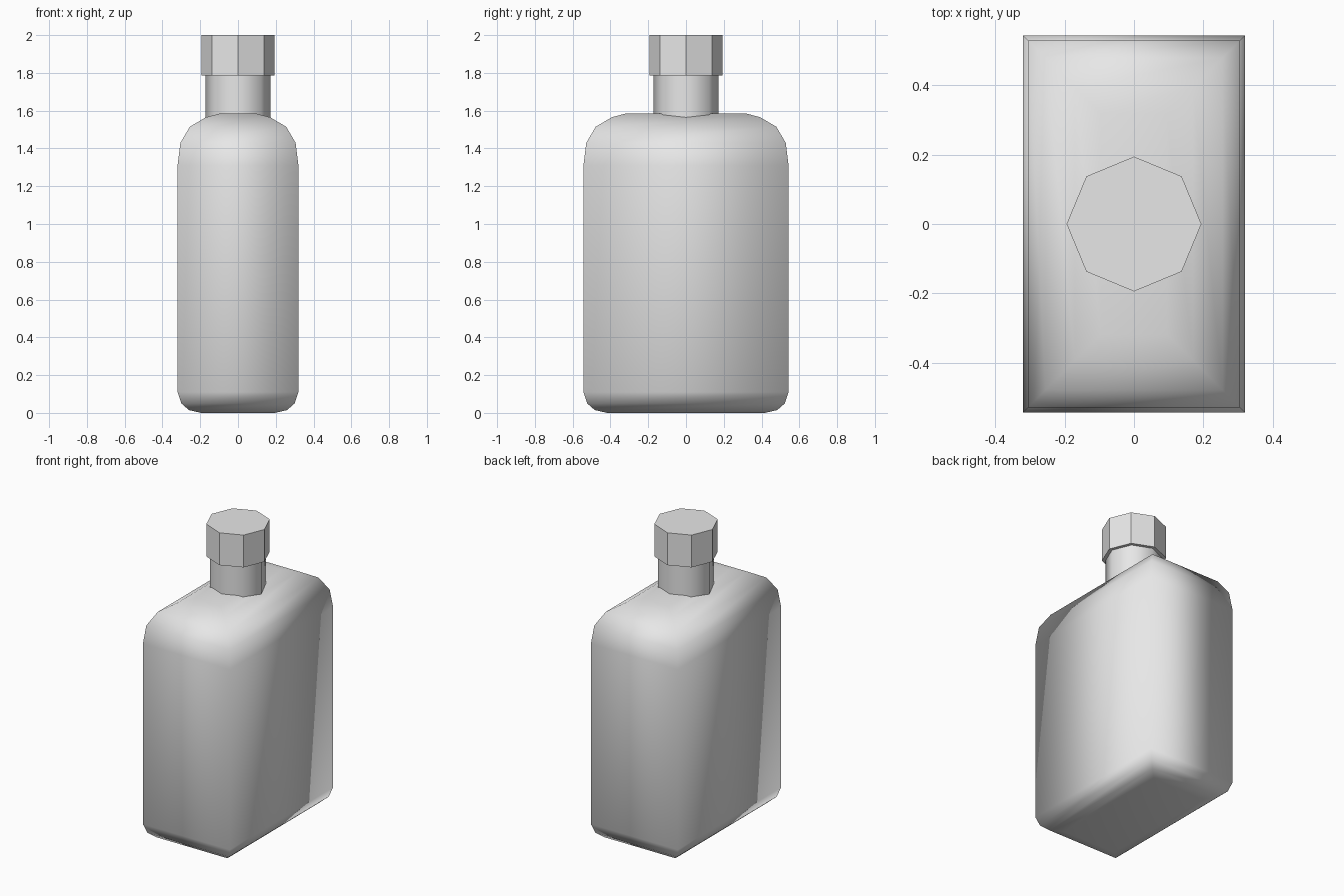
import bpy, bmesh
from math import cos, sin, pi

cube = bpy.data.objects.get("Cube")
if cube:
    bpy.data.objects.remove(cube, do_unlink=True)

# One plain material for the whole bottle
grey = bpy.data.materials.new("light_grey")
grey.use_nodes = True
colour = (0.8, 0.8, 0.8, 1.0)
grey.diffuse_color = colour
grey.node_tree.nodes["Principled BSDF"].inputs["Base Color"].default_value = colour


def rectangle(half_x, half_y):
    return [(half_x, half_y), (-half_x, half_y), (-half_x, -half_y), (half_x, -half_y)]


def octagon(radius):
    return [(radius * cos(i * pi / 4), radius * sin(i * pi / 4)) for i in range(8)]


def loft(name, sections, smooth):
    """Skin a stack of (outline, height) sections and close both ends."""
    bm = bmesh.new()
    rings = [[bm.verts.new((x, y, z)) for x, y in outline] for outline, z in sections]
    for low, high in zip(rings, rings[1:]):
        for i in range(len(low)):
            j = (i + 1) % len(low)
            bm.faces.new((low[i], low[j], high[j], high[i]))
    bm.faces.new(rings[0][::-1])
    bm.faces.new(rings[-1])
    for face in bm.faces:
        face.smooth = smooth
    mesh = bpy.data.meshes.new(name)
    bm.to_mesh(mesh)
    bm.free()
    mesh.materials.append(grey)
    obj = bpy.data.objects.new(name, mesh)
    bpy.context.collection.objects.link(obj)
    return obj


# Body: rectangular sections drawn in at the base and shoulders (inset, height)
profile = [(0.125, 0), (0.06, 0.015), (0.02, 0.05), (0, 0.11),
           (0, 1.31), (0.015, 1.43), (0.065, 1.515), (0.15, 1.565), (0.225, 1.585)]
loft("bottle_body",
     [(rectangle(0.32 - inset, 0.543 - inset), z) for inset, z in profile], True)

# Neck: smooth sides with sharp rims
neck = loft("bottle_neck", [(octagon(0.172), 1.5), (octagon(0.172), 1.79)], True)
for face in neck.data.polygons:
    face.use_smooth = abs(face.normal.z) < 0.5

# Cap: flat-sided octagon
loft("bottle_cap", [(octagon(0.194), 1.785), (octagon(0.194), 2.0)], False)
